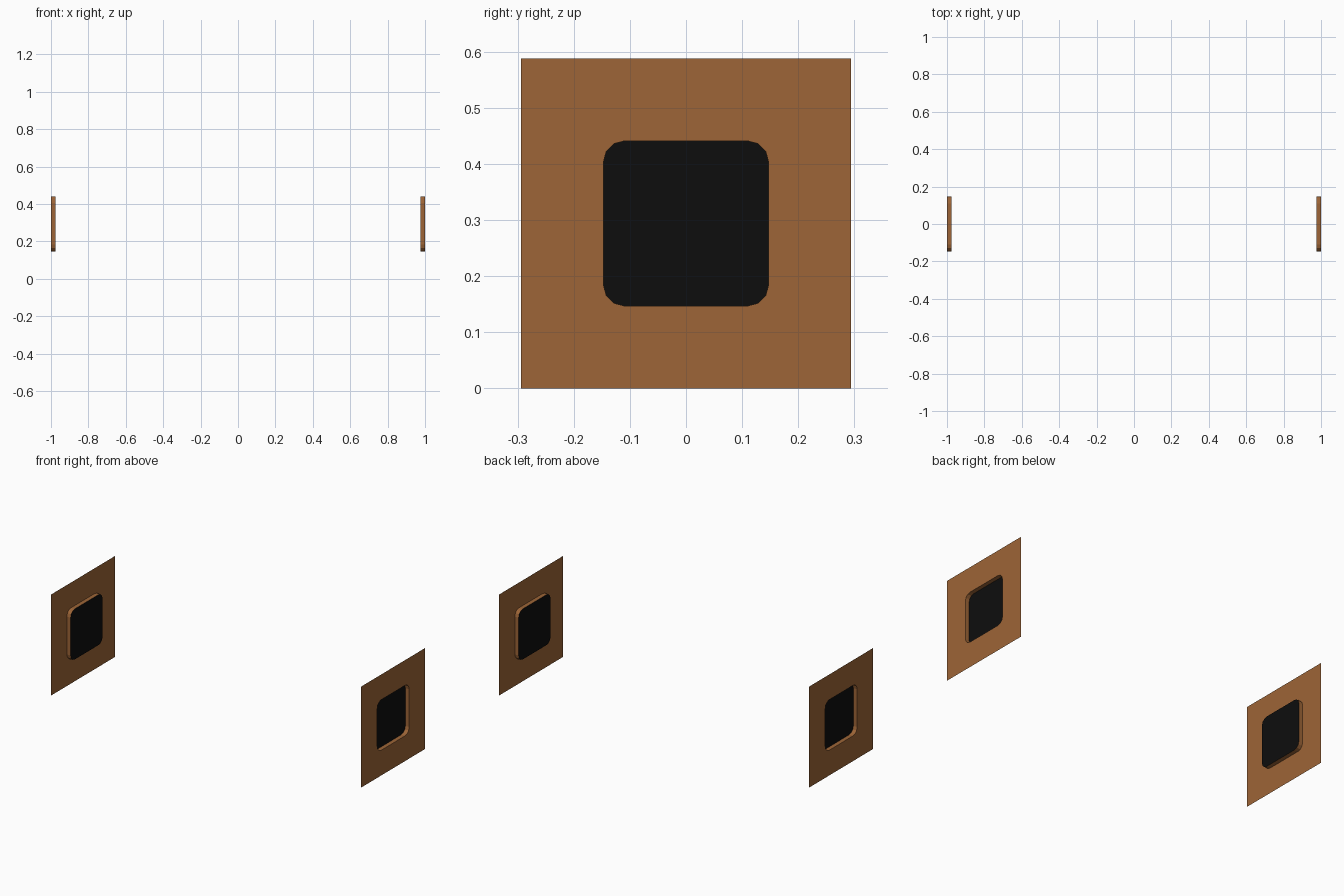
import bpy, bmesh, math

if "Cube" in bpy.data.objects:
    bpy.data.objects.remove(bpy.data.objects["Cube"])

HALF = 0.294      # half size of the square plate
HOLE = 0.147      # half size of the rounded pocket
RADIUS = 0.037    # pocket corner radius
DEPTH = 0.0245    # pocket depth, towards the centre
CZ = HALF         # height of the plate centre


def material(name, color):
    m = bpy.data.materials.new(name)
    m.diffuse_color = color
    m.use_nodes = True
    m.node_tree.nodes["Principled BSDF"].inputs["Base Color"].default_value = m.diffuse_color
    return m


def corner_loop(x):
    """Rounded square, counter-clockwise seen from +x, four points per corner."""
    pts = []
    for k, (sy, sz) in enumerate([(1, 1), (-1, 1), (-1, -1), (1, -1)]):
        c = HOLE - RADIUS
        for i in range(4):
            a = math.radians(90 * k + 30 * i)
            pts.append((x, sy * c + RADIUS * math.cos(a), CZ + sz * c + RADIUS * math.sin(a)))
    return pts


def finish(name, bm, mat):
    """Turn the bmesh into an object mirrored to the other side."""
    me = bpy.data.meshes.new(name)
    bm.to_mesh(me)
    bm.free()
    me.materials.append(mat)
    ob = bpy.data.objects.new(name, me)
    bpy.context.collection.objects.link(ob)
    mod = ob.modifiers.new("Mirror", 'MIRROR')
    mod.use_axis = (True, False, False)
    mod.use_mirror_merge = False
    return ob


brown = material("brown", (0.337, 0.130, 0.038, 1))
black = material("black", (0.004, 0.004, 0.004, 1))

# Thin square plates with a rounded opening and inward pocket walls
bm = bmesh.new()
outer = [bm.verts.new((1, sy * HALF, CZ + sz * HALF))
         for sy, sz in [(1, 1), (-1, 1), (-1, -1), (1, -1)]]
rim = [bm.verts.new(p) for p in corner_loop(1)]
back = [bm.verts.new(p) for p in corner_loop(1 - DEPTH)]
for k in range(4):
    n = (k + 1) % 4
    bm.faces.new([outer[k]] + rim[4 * k:4 * k + 4][::-1])
    bm.faces.new([outer[k], outer[n], rim[4 * n], rim[4 * k + 3]])
for i in range(16):
    j = (i + 1) % 16
    bm.faces.new([rim[i], rim[j], back[j], back[i]])
finish("wall_plate", bm, brown)

# Black panels closing the pockets
bm = bmesh.new()
bm.faces.new([bm.verts.new(p) for p in corner_loop(1 - DEPTH)])
finish("pocket_panel", bm, black)
